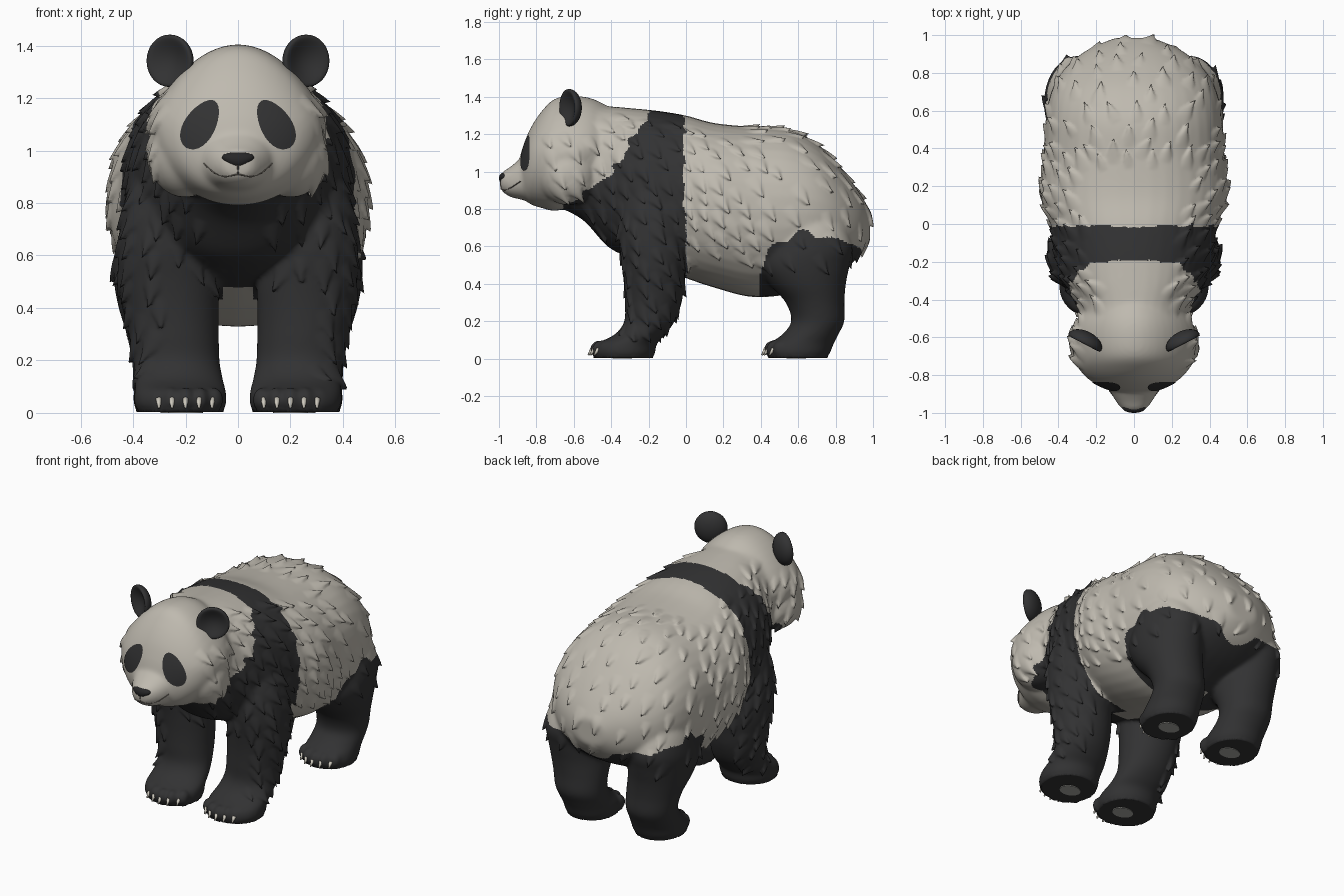
import bpy
import bmesh
import math
import random
from mathutils import Vector, Matrix
from mathutils.bvhtree import BVHTree
from mathutils.kdtree import KDTree

random.seed(4)
cube = bpy.data.objects.get("Cube")
if cube:
    bpy.data.objects.remove(cube, do_unlink=True)


def material(name, r, g, b):
    m = bpy.data.materials.new(name)
    m.use_nodes = True
    m.diffuse_color = (r, g, b, 1)
    shader = next(n for n in m.node_tree.nodes if n.type == 'BSDF_PRINCIPLED')
    shader.inputs["Base Color"].default_value = (r, g, b, 1)
    shader.inputs["Roughness"].default_value = 0.9
    return m


LIGHT = material("cream fur", .52, .49, .43)
DARK = material("charcoal fur", .032, .032, .033)
NOSE = material("nose black", .02, .02, .021)
CREASE = material("mouth brown", .14, .125, .105)
PAD = material("pad grey", .38, .38, .35)
CLAW = material("claw ivory", .6, .57, .5)


def add_object(name, bm, mat):
    bmesh.ops.recalc_face_normals(bm, faces=bm.faces)
    for f in bm.faces:
        f.smooth = True
    me = bpy.data.meshes.new(name)
    bm.to_mesh(me)
    bm.free()
    ob = bpy.data.objects.new(name, me)
    bpy.context.collection.objects.link(ob)
    me.materials.append(mat)
    return ob


def spline(rows, steps=5):
    """Catmull-Rom interpolation of rows of numbers."""
    rows = [rows[0]] + rows + [rows[-1]]
    for a, b, c, d in zip(rows, rows[1:], rows[2:], rows[3:]):
        for k in range(steps):
            t = k / steps
            yield [q + t * (r - p + t * (2*p - 5*q + 4*r - s + t * (3*(q - r) + s - p))) / 2
                   for p, q, r, s in zip(a, b, c, d)]
    yield rows[-1]


def loft(bm, rows, place, power=2.2, sides=40):
    """Skin closed rings; each row is (position, centre a, centre b, half a, half b)."""
    rings = []
    for t, ca, cb, wa, wb in spline(rows):
        ring = []
        for i in range(sides):
            a = math.tau * i / sides
            c, s = math.cos(a), math.sin(a)
            u = math.copysign(abs(c) ** (2 / power), c)
            v = math.copysign(abs(s) ** (2 / power), s)
            ring.append(bm.verts.new(place(t, ca + wa * u, cb + wb * v)))
        rings.append(ring)
    for lo, hi in zip(rings, rings[1:]):
        for i in range(sides):
            j = (i + 1) % sides
            bm.faces.new((lo[i], lo[j], hi[j], hi[i]))
    bm.faces.new(rings[0])
    bm.faces.new(rings[-1])


def ball(bm, centre, size):
    mat = Matrix.Translation(centre) @ Matrix.Diagonal((*size, 1))
    return bmesh.ops.create_uvsphere(bm, u_segments=24, v_segments=16, radius=1, matrix=mat)["verts"]


def ramp(points, t):
    """Piecewise linear lookup, clamped at both ends."""
    if t <= points[0][0]:
        return points[0][1]
    for (a, p), (b, q) in zip(points, points[1:]):
        if t <= b:
            return p + (q - p) * (t - a) / (b - a)
    return points[-1][1]


# Profiles: (y, z centre, half width, half height)
TORSO = [(-.70, 1.0, .14, .18), (-.55, 1.05, .25, .31), (-.42, .975, .305, .375), (-.3, .94, .37, .40),
         (-.15, .905, .415, .42), (0, .865, .445, .435), (.15, .82, .495, .44), (.35, .785, .48, .455),
         (.55, .785, .468, .44), (.7, .775, .438, .375), (.82, .745, .37, .285),
         (.92, .72, .25, .18), (.985, .71, .1, .08)]
HEAD = [(-.40, 1.12, .22, .22), (-.5, 1.13, .30, .26), (-.6, 1.11, .33, .295), (-.7, 1.09, .32, .3),
        (-.77, 1.065, .29, .26), (-.83, 1.03, .23, .205), (-.87, 1.0, .15, .14), (-.89, .99, .08, .08)]
MUZZLE = [(-.66, .96, .2, .15), (-.8, .965, .17, .135), (-.88, .96, .13, .11),
          (-.94, .945, .095, .08), (-.978, .945, .065, .055), (-.992, .945, .04, .035)]
# Legs: (z, x centre, y centre, half width, half depth)
FRONT_LEG = [(0, .218, -.33, .155, .15), (.03, .22, -.33, .175, .165), (.08, .22, -.315, .175, .16),
             (.13, .225, -.245, .168, .135), (.2, .235, -.195, .165, .135), (.3, .245, -.175, .172, .152),
             (.4, .255, -.17, .182, .16), (.5, .265, -.17, .19, .17), (.65, .28, -.18, .175, .18),
             (.85, .27, -.18, .15, .16), (1.05, .24, -.15, .08, .08)]
REAR_LEG = [(0, .24, .6, .14, .15), (.03, .24, .6, .158, .17), (.08, .24, .62, .158, .17),
            (.13, .245, .665, .155, .15), (.2, .25, .705, .155, .142), (.3, .26, .69, .165, .157),
            (.4, .275, .65, .18, .205), (.5, .285, .63, .188, .245), (.6, .29, .65, .182, .24),
            (.75, .28, .65, .15, .18), (.9, .25, .65, .07, .08)]
FEET = [(s * x, y) for s in (1, -1) for x, y in ((.2, -.33), (.23, .6))]
TOES = [-.11, -.056, 0, .056, .11]

# Body mass: overlapping lofts fused into one skin; the head narrows towards the crown
bm = bmesh.new()
for shape in (TORSO, MUZZLE):
    loft(bm, [(y, 0, c, w, h) for y, c, w, h in shape], lambda t, a, b: (a, t, b))
loft(bm, [(y, 0, c, w, h) for y, c, w, h in HEAD], lambda t, a, b: (a * (1 - .85 * max(0, b - 1.12)), t, b), 2)
for s in (1, -1):
    for leg in (FRONT_LEG, REAR_LEG):
        loft(bm, leg, lambda t, a, b: (s * a, b, t), 2.05)
    ball(bm, (s * .2, -.63, .985), (.145, .16, .165))
for x, y in FEET:
    for dx in TOES:
        ball(bm, (x + dx, y - .14 + 4 * dx * dx, .05), (.035, .045, .048))
body = add_object("body", bm, LIGHT)
remesh = body.modifiers.new("fuse", 'REMESH')
remesh.mode = 'VOXEL'
remesh.voxel_size = .0105
fused = bpy.data.meshes.new_from_object(body.evaluated_get(bpy.context.evaluated_depsgraph_get()))
body.modifiers.clear()
body.data = fused
fused.materials.clear()
fused.materials.append(LIGHT)
fused.materials.append(DARK)

# Colour rule: dark shoulder band with front legs, dark rear legs
BAND_FRONT = [(.79, -.69), (.86, -.585), (.93, -.48), (1.0, -.39), (1.1, -.33), (1.2, -.27), (1.34, -.19)]
RUMP_TOP = [(.385, 0), (.4, .5), (.44, .58), (.6, .68), (.75, .655), (.95, .57)]


def is_dark(p):
    ragged = .014 * math.sin(47 * p.z + 20 * abs(p.x)) + .01 * math.sin(90 * p.z)
    if p.y < 0:
        under_belly = abs(p.x) < .06 and p.y > -.13 and .4 < p.z < .54
        in_band = ramp(BAND_FRONT, p.z) + ragged < p.y < -.012 + ragged * .3
        return (p.z < .78 or in_band) and not under_belly
    if abs(p.x) < .08 and p.y < .58 and p.z > .3:
        return False
    dip = .1 * max(0, 1 - abs(p.x) / .13)
    return p.z < ramp(RUMP_TOP, p.y) - dip + .016 * math.sin(38 * p.y + 20 * abs(p.x))


def furry(p, n):
    smooth_back = n.z > .85 and p.y < .3
    lower_leg = p.z < (.13 if p.y < .1 else .5) or (p.z < .5 and abs(p.x) < .3)
    face = p.y < -.74 or (p.y < -.45 and p.z > 1.2)
    return not (smooth_back or lower_leg or face or n.z < -.6)


bm = bmesh.new()
bm.from_mesh(fused)
for _ in range(7):
    bmesh.ops.smooth_vert(bm, verts=bm.verts, factor=.5, use_axis_x=True, use_axis_y=True, use_axis_z=True)
for v in bm.verts:
    if v.co.z < .014:
        v.co.z = .004
bm.normal_update()
for f in bm.faces:
    f.smooth = True
    f.material_index = int(is_dark(f.calc_center_median()))

# Fur tufts: skin pulled into pointed locks lying backwards and down
bm.verts.ensure_lookup_table()
tree = KDTree(len(bm.verts))
for v in bm.verts:
    tree.insert(v.co, v.index)
tree.balance()
placed, shift = [], {}
for v in random.sample(list(bm.verts), 9000):
    p, n = v.co, v.normal
    gap = .075 if p.y < .4 else .115
    if not furry(p, n) or any((p - q).length < gap for q in placed):
        continue
    placed.append(p)
    flow = Vector((random.uniform(-.3, .3), .5, -.8))
    d = (flow - n * flow.dot(n)).normalized()
    side = n.cross(d)
    size = random.uniform(.042, .066)
    lift = random.uniform(.014, .024)
    for co, i, _ in tree.find_range(p, size * 1.1):
        u = (co - p).dot(d) / size
        w = (co - p).dot(side) / (size * (.65 - .5 * max(0, u)))
        if abs(u) < 1 and abs(w) < 1:
            pull = (u + 1) / 2 * (1 - w * w)
            move = n * pull * lift + d * pull * pull * .028
            if move.length > shift.get(i, Vector()).length:
                shift[i] = move
for i, move in shift.items():
    bm.verts[i].co += move
bm.normal_update()
bm.to_mesh(fused)
surface = BVHTree.FromBMesh(bm)
bm.free()


def on_skin(x, z, start=-2, lift=.005):
    hit = surface.ray_cast(Vector((x, start, z)), Vector((0, 1, 0)))[0]
    return (hit or Vector((x, start, z))) - Vector((0, lift, 0))


for s, label in ((1, "left"), (-1, "right")):
    # Eye patch: teardrop plate lying on the face
    bm = bmesh.new()
    rings = []
    for k in range(7):
        ring = []
        for i in range(28):
            a = math.tau * i / 28
            u, v = .105 * k / 6 * math.cos(a), .059 * k / 6 * math.sin(a) * (1 + .15 * math.cos(a))
            ring.append(bm.verts.new(on_skin(s * (.143 + .52 * u + .85 * v), 1.1 - .85 * u + .52 * v)))
        rings.append(ring)
    for lo, hi in zip(rings, rings[1:]):
        for i in range(28):
            bm.faces.new((lo[i - 1], lo[i], hi[i], hi[i - 1]))
    bmesh.ops.remove_doubles(bm, verts=bm.verts, dist=.0002)
    add_object(label + "_eye_patch", bm, DARK)
    # Ear: rounded cup with a thick rim
    bm = bmesh.new()
    for v in ball(bm, (0, 0, 0), (1, 1, 1)):
        if v.co.y < 0:
            v.co.y += 1.3 * (1 - v.co.x ** 2 - v.co.z ** 2)
    bm.transform(Matrix.Translation((s * .26, -.625, 1.342)) @ Matrix.Rotation(s * .48, 4, 'Z')
                 @ Matrix.Diagonal((.098, .058, .1, 1)))
    add_object(label + "_ear", bm, DARK)

# Nose, narrower at the bottom
bm = bmesh.new()
for v in ball(bm, (0, 0, 0), (1, 1, 1)):
    v.co.x *= .75 + .35 * v.co.z
bm.transform(Matrix.Translation((0, -.975, .964)) @ Matrix.Diagonal((.075, .025, .03, 1)))
add_object("nose", bm, NOSE)

# Mouth crease
curve = bpy.data.curves.new("mouth", 'CURVE')
curve.dimensions = '3D'
curve.bevel_depth = .003
half = [(.012, .907), (.05, .9), (.09, .914), (.13, .95)]
for line in ([(-x, z) for x, z in reversed(half)] + half, [(0, .945), (0, .907)]):
    path = curve.splines.new('POLY')
    path.points.add(len(line) - 1)
    for point, (x, z) in zip(path.points, line):
        point.co = (*on_skin(x, z, lift=.001), 1)
curve.materials.append(CREASE)
bpy.context.collection.objects.link(bpy.data.objects.new("mouth", curve))

# Claws and sole pads
claws, pads = bmesh.new(), bmesh.new()
for x, y in FEET:
    for dx in TOES:
        root = on_skin(x + dx * .92, .036, y - .35, .004)
        bmesh.ops.create_cone(claws, segments=8, radius1=.013, radius2=.004, depth=.042, cap_ends=True,
                              matrix=Matrix.Translation(root) @ Matrix.Rotation(2.55, 4, 'X'))
    bmesh.ops.create_cone(pads, segments=24, radius1=1, radius2=1, depth=.008, cap_ends=True,
                          matrix=Matrix.Translation((x, y - .01, .004)) @ Matrix.Diagonal((.066, .052, 1, 1)))
add_object("claws", claws, CLAW)
add_object("sole_pads", pads, PAD).data.set_sharp_from_angle(angle=.6)
